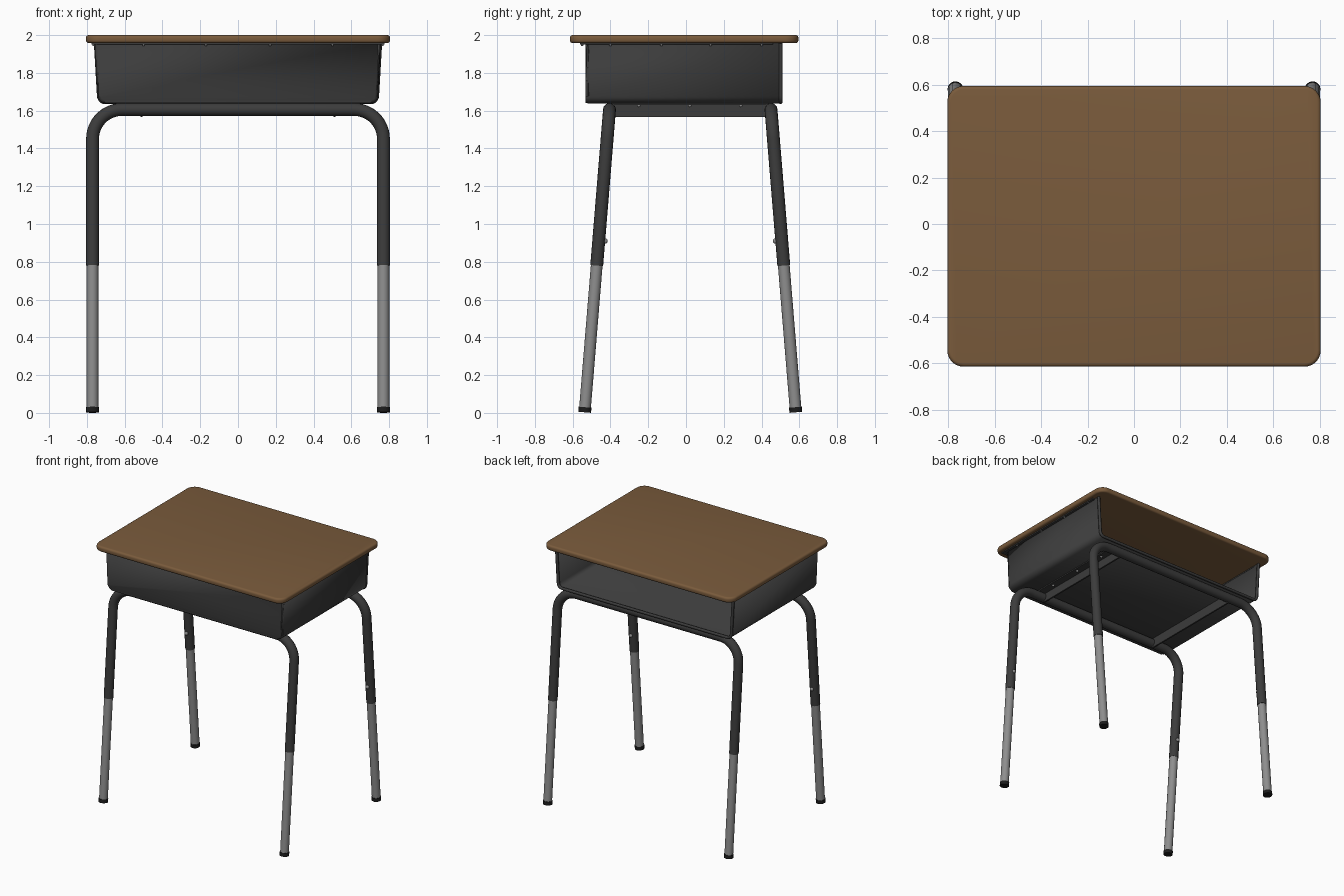
import bpy, bmesh, math
from mathutils import Vector

if "Cube" in bpy.data.objects:
    bpy.data.objects.remove(bpy.data.objects["Cube"])


def material(name, rgb):
    m = bpy.data.materials.new(name)
    m.diffuse_color = (*rgb, 1)
    m.use_nodes = True
    m.node_tree.nodes["Principled BSDF"].inputs["Base Color"].default_value = m.diffuse_color
    return m


WOOD = material("brown wood", (0.195, 0.105, 0.045))
DARK = material("dark grey steel", (0.045, 0.045, 0.045))
GREY = material("light grey steel", (0.27, 0.27, 0.27))
BLACK = material("black rubber", (0.012, 0.012, 0.012))


def finish(ob, mat, angle=35):
    ob.data.materials.clear()
    ob.data.materials.append(mat)
    bpy.ops.object.select_all(action='DESELECT')
    ob.select_set(True)
    bpy.context.view_layer.objects.active = ob
    bpy.ops.object.shade_smooth_by_angle(angle=math.radians(angle))
    return ob


def from_bmesh(name, bm, mat):
    bmesh.ops.recalc_face_normals(bm, faces=bm.faces)
    me = bpy.data.meshes.new(name)
    bm.to_mesh(me)
    bm.free()
    ob = bpy.data.objects.new(name, me)
    bpy.context.collection.objects.link(ob)
    return finish(ob, mat)


def tube(name, pts, r, mat, res=6):
    cu = bpy.data.curves.new(name, 'CURVE')
    cu.dimensions = '3D'
    cu.bevel_depth, cu.bevel_resolution, cu.use_fill_caps = r, res, True
    sp = cu.splines.new('POLY')
    sp.points.add(len(pts) - 1)
    for p, co in zip(sp.points, pts):
        p.co = (*co, 1)
    ob = bpy.data.objects.new(name, cu)
    bpy.context.collection.objects.link(ob)
    bpy.ops.object.select_all(action='DESELECT')
    ob.select_set(True)
    bpy.context.view_layer.objects.active = ob
    bpy.ops.object.convert(target='MESH')
    return finish(bpy.context.object, mat, 50)


def block(name, lo, hi, mat):
    bm = bmesh.new()
    bmesh.ops.create_cube(bm, size=1)
    for v in bm.verts:
        v.co = Vector((lo[i] if v.co[i] < 0 else hi[i]) for i in range(3))
    return from_bmesh(name, bm, mat)


def stud(name, loc, r, mat):
    bm = bmesh.new()
    bmesh.ops.create_uvsphere(bm, u_segments=10, v_segments=6, radius=r)
    bmesh.ops.translate(bm, verts=bm.verts, vec=loc)
    return from_bmesh(name, bm, mat)


def arc(cx, cz, r, a0, a1, n):
    return [(cx + r * math.cos(math.radians(a0 + (a1 - a0) * i / n)),
             cz + r * math.sin(math.radians(a0 + (a1 - a0) * i / n))) for i in range(n + 1)]


# Desk top: rounded rectangle slab with rounded edges
outline = []
for cx, cy, a in ((0.735, 0.525, 0), (-0.735, 0.525, 90), (-0.735, -0.545, 180), (0.735, -0.545, 270)):
    outline += arc(cx, cy, 0.07, a, a + 90, 8)
bm = bmesh.new()
face = bm.faces.new([bm.verts.new((x, y, 1.958)) for x, y in outline])
ext = bmesh.ops.extrude_face_region(bm, geom=[face])
bmesh.ops.translate(bm, verts=[v for v in ext['geom'] if isinstance(v, bmesh.types.BMVert)], vec=(0, 0, 0.042))
rims = [e for e in bm.edges if abs(e.verts[0].co.z - e.verts[1].co.z) < 1e-5]
bmesh.ops.bevel(bm, geom=rims, offset=0.015, segments=4, profile=0.5, affect='EDGES')
from_bmesh("desk_top", bm, WOOD)

# Book box: tapered tray, open at the back
right = arc(0.702, 1.679, 0.034, -90, 0, 5) + [(0.752, 1.957)]
profile = [(-x, z) for x, z in reversed(right)] + right
bm = bmesh.new()
front = [bm.verts.new((x, -0.527, z)) for x, z in profile]
back = [bm.verts.new((x, 0.5, z)) for x, z in profile]
for i in range(len(profile) - 1):
    bm.faces.new((front[i], front[i + 1], back[i + 1], back[i]))
cap = bm.faces.new(front)
edges = [e for e in cap.edges if len(e.link_faces) == 2]
bmesh.ops.bevel(bm, geom=edges, offset=0.012, segments=3, profile=0.5, affect='EDGES')
box = from_bmesh("book_box", bm, DARK)
solid = box.modifiers.new("sheet thickness", 'SOLIDIFY')
solid.thickness, solid.offset = 0.012, 0

# Rolled rim round the opening
tube("box_rim", [(x, 0.5, z) for x, z in profile], 0.011, DARK, 2)

# Mounting lip under the top, with screws
block("front_lip", (-0.775, -0.562, 1.949), (0.775, -0.525, 1.959), DARK)
for s in (-1, 1):
    xs = sorted((s * 0.745, s * 0.775))
    block("side_lip", (xs[0], -0.562, 1.949), (xs[1], 0.46, 1.959), DARK)
    for y in (-0.4, -0.13, 0.13, 0.4):
        stud("lip_screw", (s * 0.765, y, 1.948), 0.007, GREY)
for x in (-0.5, -0.17, 0.17, 0.5):
    stud("lip_screw", (x, -0.55, 1.948), 0.007, GREY)

# Leg frames: bent tube, sliding lower legs, feet and knobs
SLOPE, TOP = 0.082, 1.606
for name, s, y0 in (("front", -1, -0.405), ("back", 1, 0.45)):
    def at(x, z):
        return (x, y0 + s * (TOP - z) * SLOPE, z)

    half = arc(0.615, TOP - 0.155, 0.155, 90, 0, 12) + [(0.77, 0.78)]
    path = [(-x, z) for x, z in reversed(half)] + half
    tube(name + "_leg_frame", [at(x, z) for x, z in path], 0.034, DARK)
    for x in (-0.77, 0.77):
        tube(name + "_lower_leg", [at(x, 0.82), at(x, 0.02)], 0.031, GREY)
        tube(name + "_foot", [at(x, 0.03), at(x, 0.003)], 0.034, BLACK)
        _, y, z = at(x, 0.91)
        stud(name + "_leg_knob", (x, y - s * 0.034, z), 0.014, GREY)

# Side rails joining the frames: angle section with bolts
for s in (-1, 1):
    web = sorted((s * 0.505, s * 0.517))
    flange = sorted((s * 0.505, s * 0.575))
    block("rail_web", (web[0], -0.4, 1.566), (web[1], 0.445, 1.642), DARK)
    block("rail_flange", (flange[0], -0.4, 1.63), (flange[1], 0.445, 1.642), DARK)
    for y in (-0.25, 0.02, 0.29):
        stud("rail_bolt", (s * 0.55, y, 1.628), 0.01, GREY)
